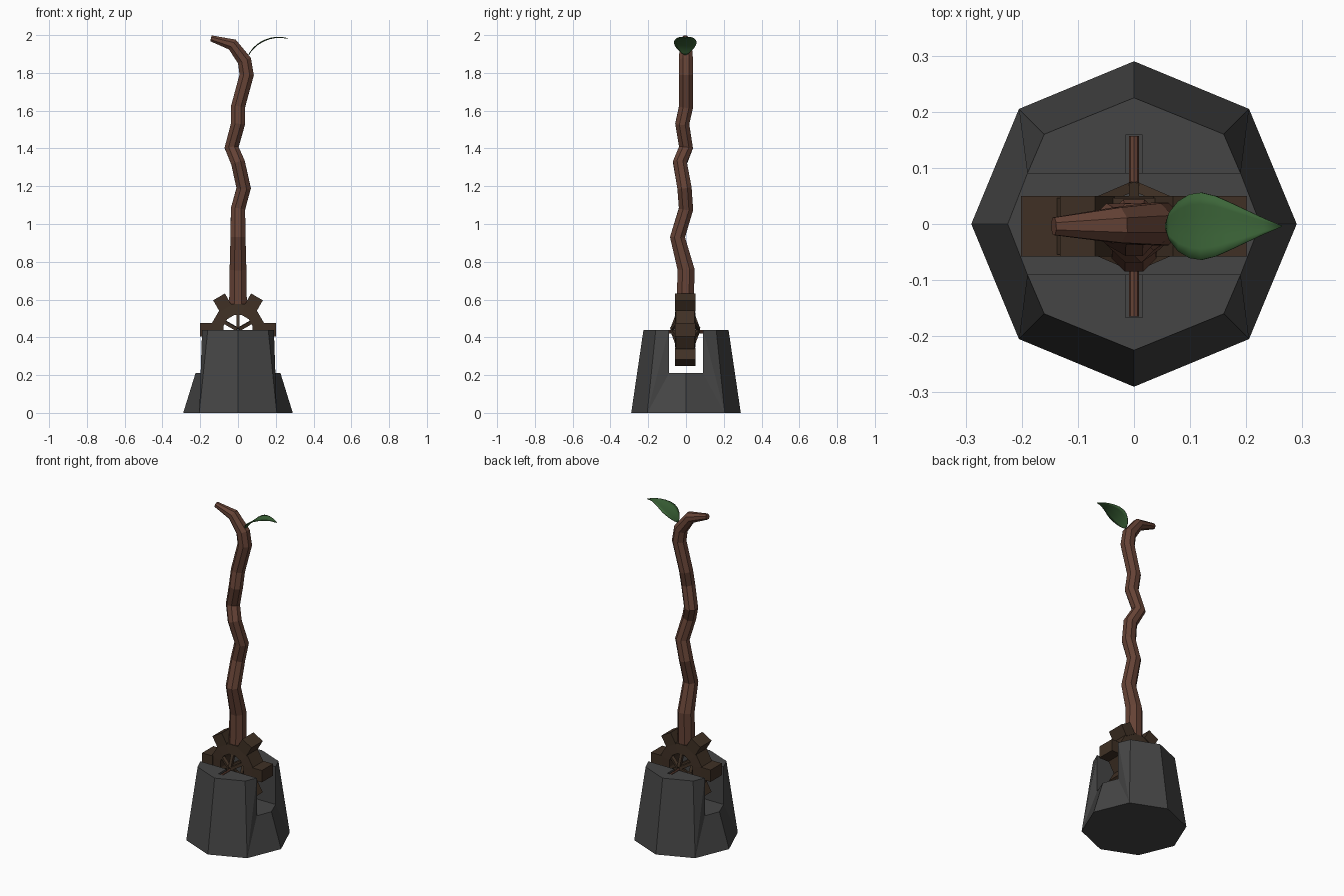
import bpy, bmesh, math
from mathutils import Vector, Matrix

if "Cube" in bpy.data.objects:
    bpy.data.objects.remove(bpy.data.objects["Cube"])

OY, GZ = -0.004, 0.44   # gear / trunk offset in y, axle height


def mat(name, rgb):
    m = bpy.data.materials.new(name)
    m.diffuse_color = (*rgb, 1)
    m.use_nodes = True
    m.node_tree.nodes["Principled BSDF"].inputs["Base Color"].default_value = m.diffuse_color
    return m


STONE = mat("dark_stone", (0.06, 0.06, 0.06))
WOOD = mat("dark_wood", (0.05, 0.03, 0.018))
BARK = mat("bark", (0.13, 0.055, 0.036))
GREEN = mat("leaf_green", (0.045, 0.13, 0.04))


def finish(name, bm, material):
    bmesh.ops.recalc_face_normals(bm, faces=bm.faces)
    me = bpy.data.meshes.new(name)
    bm.to_mesh(me)
    bm.free()
    me.materials.append(material)
    ob = bpy.data.objects.new(name, me)
    bpy.context.scene.collection.objects.link(ob)
    return ob


def box(bm, size, matrix):
    bmesh.ops.create_cube(bm, size=1, matrix=matrix @ Matrix.Diagonal((*size, 1)))


def bridge(bm, rings, closed):
    n = len(rings[0])
    pairs = list(zip(rings, rings[1:] + rings[:1])) if closed else list(zip(rings, rings[1:]))
    for a, b in pairs:
        for i in range(n):
            j = (i + 1) % n
            bm.faces.new((a[i], a[j], b[j], b[i]))


# Base: octagonal block with a notch running through along x
bm = bmesh.new()
V = lambda *p: bm.verts.new(p)
bottom = [V(0.29 * math.cos(i * math.pi / 4), 0.29 * math.sin(i * math.pi / 4), 0) for i in range(8)]
bm.faces.new(bottom)
end = {s: V(0.225 * s, 0, 0.21) for s in (1, -1)}
low = {(sx, sy): V(0.19 * sx, 0.09 * sy, 0.21) for sx in (1, -1) for sy in (1, -1)}
for sy, (r, m, l) in ((1, (1, 2, 3)), (-1, (7, 6, 5))):
    hi = {s: V(0.19 * s, 0.09 * sy, 0.44) for s in (1, -1)}
    side = {s: V(0.16 * s, 0.16 * sy, 0.44) for s in (1, -1)}
    mid = V(0, 0.225 * sy, 0.44)
    bm.faces.new((hi[1], side[1], mid, side[-1], hi[-1]))
    bm.faces.new((hi[1], hi[-1], low[-1, sy], low[1, sy]))
    for s, c in ((1, bottom[r]), (-1, bottom[l])):
        bm.faces.new((c, bottom[m], mid, side[s]))
        bm.faces.new((c, side[s], hi[s]))
        bm.faces.new((c, hi[s], low[s, sy]))
        bm.faces.new((c, low[s, sy], end[s], bottom[0 if s > 0 else 4]))
bm.faces.new((end[1], low[1, 1], low[-1, 1], end[-1], low[-1, -1], low[1, -1]))
base = finish("base", bm, STONE)

# Groove in the base for the axle
bm = bmesh.new()
box(bm, (0.03, 0.325, 0.06), Matrix.Translation((0, OY, GZ)))
cutter = finish("groove_cutter", bm, STONE)
cutter.hide_render = True
mod = base.modifiers.new("groove", "BOOLEAN")
mod.operation, mod.solver, mod.object = "DIFFERENCE", "EXACT", cutter
bpy.context.view_layer.objects.active = base
bpy.ops.object.modifier_apply(modifier="groove")
bpy.data.objects.remove(cutter)

# Gear: ring with six teeth
bm = bmesh.new()
rings = []
for k in range(12):
    a = math.radians(30 * k + 15)
    rings.append([bm.verts.new((r * math.cos(a), OY + y, GZ + r * math.sin(a)))
                  for r, y in ((0.142, -0.05), (0.142, 0.05), (0.08, 0.054), (0.08, -0.054))])
bridge(bm, rings, True)
centre = Matrix.Translation((0, OY, GZ))
for k in range(6):
    turn = centre @ Matrix.Rotation(math.radians(60 * k), 4, "Y")
    box(bm, (0.07, 0.108, 0.072), turn @ Matrix.Translation((0.166, 0, 0)))
finish("gear", bm, WOOD)

# Slanted spokes on both sides of the gear
bm = bmesh.new()
for side in (1, -1):
    for k in range(6):
        a = math.radians(60 * k + 30)
        d = Vector((math.cos(a), 0, math.sin(a)))
        p, q = d * 0.085 + Vector((0, side * 0.04, 0)), d * 0.005 + Vector((0, side * 0.07, 0))
        rot = (q - p).to_track_quat("X", "Y").to_matrix().to_4x4()
        box(bm, ((q - p).length, 0.018, 0.018), centre @ Matrix.Translation((p + q) / 2) @ rot)
finish("spokes", bm, WOOD)

# Axle
bm = bmesh.new()
bmesh.ops.create_cone(bm, cap_ends=True, segments=8, radius1=0.009, radius2=0.009, depth=0.322,
                      matrix=Matrix.Translation((0, OY, 0.43)) @ Matrix.Rotation(math.pi / 2, 4, "X"))
finish("axle", bm, BARK)

# Trunk: crooked tapering tube (x, y, z, radius)
PATH = [(0, OY, 0.555, 0.051), (0, 0, 0.76, 0.048), (0, -0.045, 0.93, 0.043), (0, 0, 1.08, 0.041),
        (0.03, -0.008, 1.19, 0.041), (0, -0.032, 1.325, 0.04), (-0.034, 0, 1.405, 0.04),
        (0, -0.02, 1.53, 0.04), (0, 0, 1.62, 0.04), (0.046, 0, 1.79, 0.041),
        (0.034, 0, 1.865, 0.04), (-0.03, -0.002, 1.95, 0.034), (-0.143, -0.004, 1.983, 0.017)]
bm = bmesh.new()
pts = [Vector(p[:3]) for p in PATH]
rings = []
for i, p in enumerate(pts):
    before = (p - pts[i - 1]).normalized() if i else Vector((0, 0, 1))
    after = (pts[i + 1] - p).normalized() if i + 1 < len(pts) else before
    t = (before + after).normalized()
    u = Vector((0, 1, 0)).cross(t).normalized()
    w = t.cross(u)
    rings.append([bm.verts.new(p + PATH[i][3] * (u * math.cos(a) + w * math.sin(a)))
                  for a in (math.pi * (k + 0.5) / 4 for k in range(8))])
bridge(bm, rings, False)
bm.faces.new(rings[0])
bm.faces.new(rings[-1])
finish("trunk", bm, BARK)

# Leaf: thin arched sheet (x, z, half width)
LEAF = [(0.057, 1.895, 0.004), (0.064, 1.908, 0.025), (0.08, 1.927, 0.045), (0.1, 1.946, 0.057),
        (0.12, 1.959, 0.06), (0.145, 1.972, 0.054), (0.17, 1.981, 0.043), (0.2, 1.987, 0.029),
        (0.23, 1.988, 0.015), (0.263, 1.982, 0.001)]
bm = bmesh.new()
rows = [[bm.verts.new((x, OY + w * s / 3, z + 0.06 * w * abs(s / 3))) for s in range(-3, 4)]
        for x, z, w in LEAF]
for a, b in zip(rows, rows[1:]):
    for i in range(6):
        bm.faces.new((a[i], b[i], b[i + 1], a[i + 1]))
leaf = finish("leaf", bm, GREEN)
thick = leaf.modifiers.new("thickness", "SOLIDIFY")
thick.thickness, thick.offset = 0.004, 0
for poly in leaf.data.polygons:
    poly.use_smooth = True
